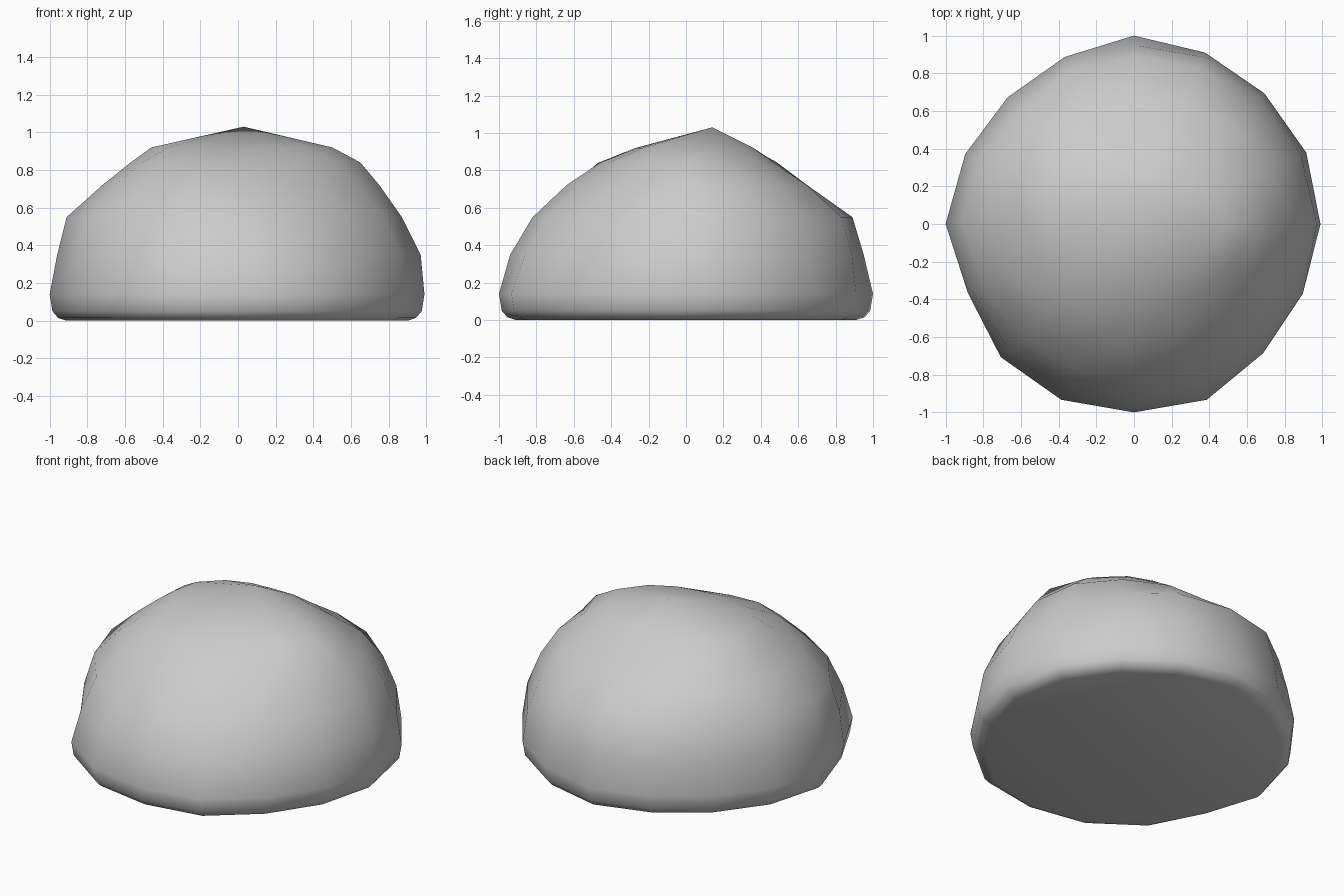
import bpy, bmesh, math

if "Cube" in bpy.data.objects:
    bpy.data.objects.remove(bpy.data.objects["Cube"])

SIDES = 16
# Plan outline: radius every 22.5 degrees, starting at +x
OUTLINE = [.99, .99, .98, .985, 1.0, .96, .95, .97, 1.0, .955, 1.0, 1.01, 1.0, 1.01, .97, .97]

# Worn lower edge reuses the outline, scaled
rings = [(z, [r * s for r in OUTLINE])
         for z, s in ((0.0, .91), (.015, .955), (.05, .985), (.14, 1.0))]

# Irregular upper contours: height, radii
rings += [
    (.35, [.97, .96, .95, .96, .95, .93, .91, .94, .96, .93, .94, .95, .94, .93, .91, .93]),
    (.55, [.87, .88, .87, .90, .89, .88, .86, .89, .91, .87, .85, .84, .82, .81, .81, .84]),
    (.72, [.75, .77, .74, .70, .65, .69, .72, .74, .72, .71, .69, .66, .64, .62, .64, .69]),
    (.84, [.65, .61, .56, .51, .48, .53, .58, .60, .57, .55, .55, .51, .46, .45, .49, .56]),
    (.92, [.50, .47, .43, .39, .36, .38, .42, .46, .46, .40, .33, .28, .27, .28, .33, .41]),
]
PEAK = (.03, .14, 1.03)

# Boulder: contours lofted from flat base to peak
bm = bmesh.new()
loops = []
for z, radii in rings:
    loops.append([bm.verts.new((r * math.cos(i * math.tau / SIDES),
                                r * math.sin(i * math.tau / SIDES), z))
                  for i, r in enumerate(radii)])
for low, high in zip(loops, loops[1:]):
    for i in range(SIDES):
        j = (i + 1) % SIDES
        bm.faces.new((low[i], low[j], high[j], high[i]))
bm.faces.new(loops[0][::-1])
top = bm.verts.new(PEAK)
for i in range(SIDES):
    bm.faces.new((loops[-1][i], loops[-1][(i + 1) % SIDES], top))
bmesh.ops.recalc_face_normals(bm, faces=bm.faces)

mesh = bpy.data.meshes.new("boulder")
bm.to_mesh(mesh)
bm.free()
boulder = bpy.data.objects.new("boulder", mesh)
bpy.context.collection.objects.link(boulder)
bpy.context.view_layer.objects.active = boulder
boulder.select_set(True)
bpy.ops.object.shade_smooth_by_angle(angle=math.radians(60))
